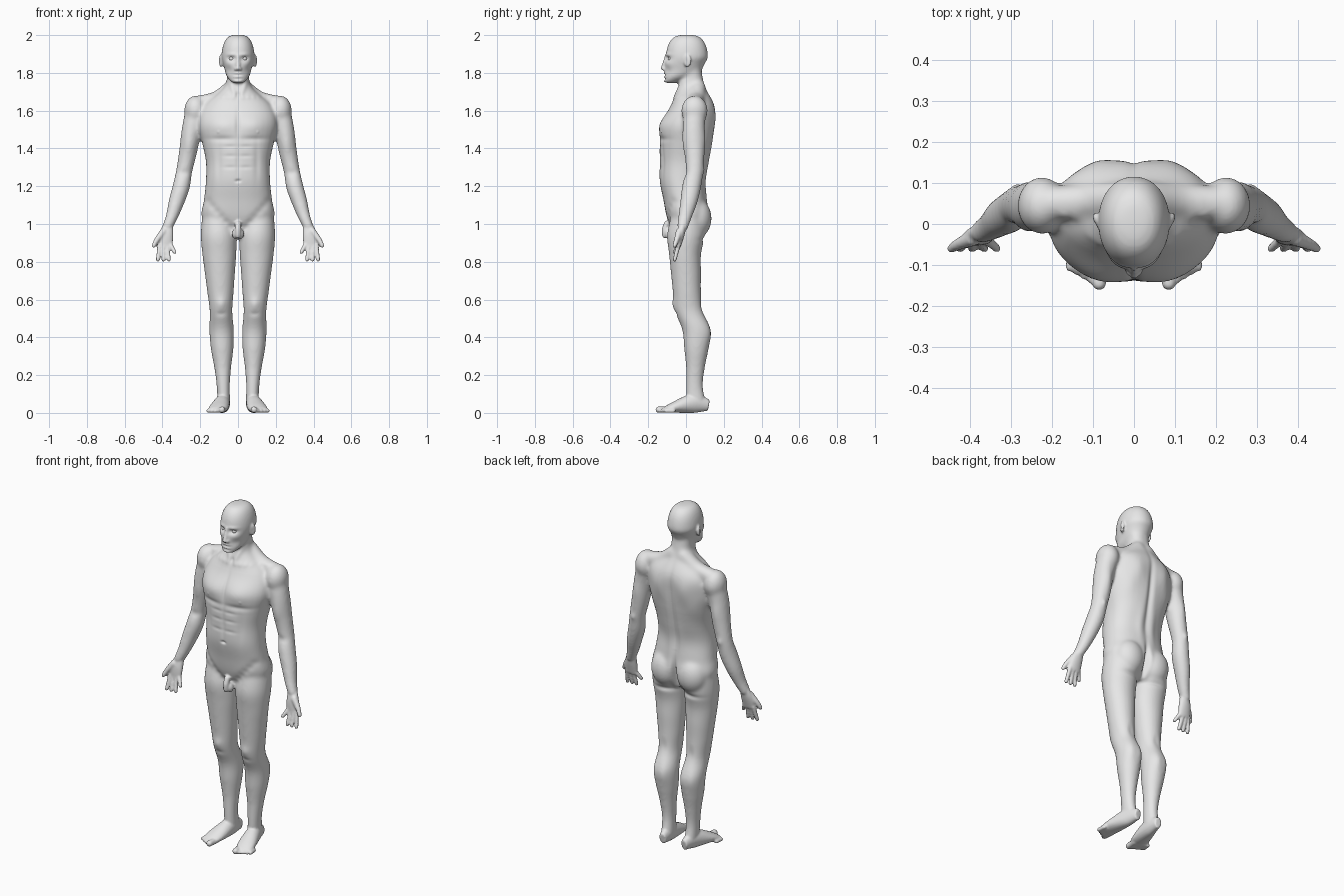
import bpy, bmesh, math
from mathutils import Vector, Matrix

cube = bpy.data.objects.get("Cube")
if cube:
    bpy.data.objects.remove(cube, do_unlink=True)

grey = (.8, .8, .8, 1)
skin = bpy.data.materials.new("light grey")
skin.use_nodes = True
skin.diffuse_color = grey
skin.node_tree.nodes["Principled BSDF"].inputs["Base Color"].default_value = grey


def spline(keys, steps=5):
    """Catmull-Rom interpolation of tuples."""
    out = []
    last = len(keys) - 1
    for i in range(last):
        a, b, c, d = (keys[max(0, min(last, i + k))] for k in (-1, 0, 1, 2))
        for s in range(steps):
            t = s / steps
            out.append([q + .5 * t * (r - p + t * (2*p - 5*q + 4*r - e + t * (3*(q - r) + e - p)))
                        for p, q, r, e in zip(a, b, c, d)])
    return out + [list(keys[-1])]


def loft(bm, keys, side=1, flat=False, power=2, sides=32):
    """Skin over elliptical rings given as x, y, z, half width, half depth."""
    rings = spline(keys)
    centres = [Vector(ring[:3]) for ring in rings]
    loops = []
    for i, ring in enumerate(rings):
        across, along = Vector((1, 0, 0)), Vector((0, 1, 0))
        if not flat:
            tangent = (centres[min(i + 1, len(rings) - 1)] - centres[max(i - 1, 0)]).normalized()
            across = (across - tangent * across.dot(tangent)).normalized()
            along = tangent.cross(across)
        loop = []
        for k in range(sides):
            angle = math.tau * k / sides
            c, s = math.cos(angle), math.sin(angle)
            point = centres[i] + across * ring[3] * math.copysign(abs(c) ** (2 / power), c)
            point += along * ring[4] * math.copysign(abs(s) ** (2 / power), s)
            loop.append(bm.verts.new((point.x * side, point.y, point.z)))
        loops.append(loop)
    for lower, upper in zip(loops, loops[1:]):
        for k in range(sides):
            bm.faces.new((lower[k], lower[k - 1], upper[k - 1], upper[k]))
    bm.faces.new(loops[0])
    bm.faces.new(loops[-1])


def column(bottom, step, lean, widths, fronts, backs):
    """Evenly spaced level rings; lean gives the first x and its change per ring."""
    return [(lean[0] + lean[1] * i, (back - front) / 2, bottom + step * i, width, (back + front) / 2)
            for i, (width, front, back) in enumerate(zip(widths, fronts, backs))]


def ball(bm, centre, radii, side=1, turn=0):
    matrix = Matrix.Translation((centre[0] * side, centre[1], centre[2]))
    matrix = matrix @ Matrix.Rotation(turn * side, 4, 'Z') @ Matrix.Diagonal((*radii, 1))
    bmesh.ops.create_uvsphere(bm, u_segments=24, v_segments=16, radius=1, matrix=matrix)


def capsule(bm, side, *points, depth=1):
    """Round-ended tube through x, y, z, radius points."""
    loft(bm, [(*p, p[3] * depth) for p in points], side, sides=20)
    for p in (points[0], points[-1]):
        ball(bm, p[:3], [p[3]] * 3, side)


def fuse(bm, voxel, rounds):
    """Merge overlapping volumes into one smooth skin."""
    bmesh.ops.recalc_face_normals(bm, faces=bm.faces)
    source = bpy.data.meshes.new("fused")
    bm.to_mesh(source)
    bm.free()
    ob = bpy.data.objects.new("fused", source)
    bpy.context.collection.objects.link(ob)
    remesh = ob.modifiers.new("Remesh", 'REMESH')
    remesh.mode, remesh.voxel_size = 'VOXEL', voxel
    smooth = ob.modifiers.new("Smooth", 'SMOOTH')
    smooth.factor, smooth.iterations = .5, rounds
    bpy.context.view_layer.update()
    graph = bpy.context.evaluated_depsgraph_get()
    result = bpy.data.meshes.new_from_object(ob.evaluated_get(graph))
    bpy.data.objects.remove(ob, do_unlink=True)
    bpy.data.meshes.remove(source)
    return result


# Trunk and neck
big = bmesh.new()
loft(big, column(.93, .1, (0, 0),
                 widths=(.1, .19, .18, .17, .17, .19, .21, .18, .07, .06),
                 fronts=(.06, .1, .12, .14, .14, .14, .13, .08, .04, .02),
                 backs=(.07, .12, .11, .1, .12, .14, .15, .15, .1, .08)), flat=True, power=2.3)

# Jaw, closed above by the dome of the skull
jaw = column(1.745, .035, (0, 0), widths=(.03, .06, .07, .08),
             fronts=[.115] * 4, backs=(-.06, .02, .08, .1))
dome = [(0, .005, 1.88 + .122 * math.sin(a), .088 * math.cos(a) ** .6, .112 * math.cos(a) ** .6)
        for a in (.22 * k for k in range(8))]
loft(big, jaw + dome, flat=True, power=2.1)

for side in (1, -1):
    # Leg
    loft(big, column(.04, .1, (.075, .003),
                     widths=(.035, .035, .045, .06, .065, .06, .07, .08, .09, .095, .085),
                     fronts=(0, 0, 0, .01, .02, .06, .07, .08, .09, .1, .08),
                     backs=(.11, .09, .1, .12, .13, .09, .08, .08, .08, .1, .1)), side, flat=True)
    # Arm
    capsule(big, side, (.22, .05, 1.62, .055), (.245, .04, 1.5, .053), (.265, .045, 1.38, .048),
            (.285, .045, 1.28, .043), (.3, .03, 1.2, .046), (.325, .015, 1.12, .042),
            (.35, -.005, 1.04, .033), (.375, -.02, .98, .027), depth=1.1)
    # Shoulder cap, shoulder slope and buttock
    ball(big, (.225, .045, 1.6), (.06, .07, .08), side)
    capsule(big, side, (.03, .06, 1.72, .045), (.11, .055, 1.66, .045), (.2, .05, 1.64, .042))
    ball(big, (.086, .056, 1.03), (.088, .08, .105), side)
rough = fuse(big, .008, 14)

fine = bmesh.new()
fine.from_mesh(rough)
bpy.data.meshes.remove(rough)
for side in (1, -1):
    # Foot and toes
    loft(fine, [(.07, .12, .04, .02, .03), (.08, .04, .05, .038, .05),
                (.1, -.06, .03, .05, .03), (.117, -.12, .015, .042, .012)], side)
    for i in range(5):
        radius = .011 if i else .017
        capsule(fine, side, (.08 + .018 * i, -.09 + .006 * i, radius, radius),
                (.085 + .018 * i, -.145 + .01 * i, radius, radius))
    # Palm, thumb and fingers
    loft(fine, [(.37, -.018, .99, .028, .021), (.38, -.03, .94, .038, .021),
                (.385, -.04, .88, .038, .013)], side)
    capsule(fine, side, (.395, -.035, .96, .019), (.43, -.05, .915, .014), (.446, -.06, .885, .011))
    for i in range(4):
        capsule(fine, side, (.357 + .019 * i, -.04, .89, .012),
                (.335 + .03 * i, -.06, .81 if i else .85, .01))
    # Ear, nostril wing and groin
    ball(fine, (.09, .008, 1.864), (.009, .021, .034), side, turn=-.35)
    ball(fine, (.012, -.115, 1.82), (.009, .012, .009), side)
    ball(fine, (.014, -.092, .948), (.017, .02, .028), side)
capsule(fine, 1, (0, -.1, 1, .017), (0, -.112, .97, .016), (0, -.112, .938, .014))
# Nose
capsule(fine, 1, (0, -.104, 1.89, .009), (0, -.113, 1.855, .01), (0, -.122, 1.825, .012))
body_mesh = fuse(fine, .006, 2)

# Skin facing forward and backward, with how squarely it faces
facing = {"front": [], "back": []}
for vert in body_mesh.vertices:
    tilt = vert.normal.y
    facing["front" if tilt < 0 else "back"].append((vert, math.copysign(min(1, 2 * abs(tilt)), tilt)))


def mould(x, z, width, height, push, face="front"):
    """Raise, or with a negative push sink, a soft oval of skin on both sides."""
    for vert, tilt in facing[face]:
        rise = (vert.co.z - z) / height
        if abs(rise) < 2:
            run = (abs(vert.co.x) - x) / width
            if abs(run) < 2:
                vert.co.y += tilt * push * math.exp(-rise * rise - run * run)


def crease(start, end, size, push, count=6):
    for i in range(count):
        x, z = Vector(start).lerp(Vector(end), i / (count - 1))
        mould(x, z, size, size, push)


# Chest and collar bones
mould(.085, 1.525, .075, .055, .014)
mould(.085, 1.45, .07, .014, -.006)
mould(0, 1.53, .012, .08, -.007)
mould(.105, 1.487, .006, .006, .003)
crease((.025, 1.67), (.17, 1.68), .014, .004)
mould(0, 1.685, .014, .014, -.007)
# Belly and groin folds
mould(0, 1.33, .011, .09, -.005)
for height in (1.3, 1.36, 1.41):
    mould(.04, height, .035, .009, -.003)
mould(.1, 1.33, .015, .1, -.004)
mould(0, 1.228, .013, .007, -.01)
crease((.16, 1.12), (.04, .985), .02, -.005)
# Back and buttocks
mould(0, 1.42, .016, .2, -.012, "back")
mould(.09, 1.55, .05, .07, .011, "back")
mould(.04, 1.24, .024, .1, .006, "back")
mould(.13, 1.45, .04, .06, .005, "back")
mould(0, 1.02, .014, .075, -.035, "back")
mould(.08, .918, .065, .014, -.008, "back")
# Neck
crease((.05, 1.76), (.016, 1.685), .013, .004)
# Arms
mould(.258, 1.42, .03, .055, .006)
mould(.262, 1.45, .03, .06, .006, "back")
mould(.285, 1.285, .015, .02, .006, "back")
mould(.285, 1.27, .03, .02, -.005)
# Knees and calves
mould(.088, .575, .026, .03, .007)
mould(.088, .525, .025, .014, -.004)
mould(.088, .565, .02, .04, -.005, "back")
for x in (.058, .125):
    mould(x, .42, .024, .06, .005, "back")
# Eye sockets, brows, cheekbones and cheeks
mould(.034, 1.876, .019, .011, -.013)
mould(.034, 1.897, .026, .009, .005)
mould(.052, 1.848, .02, .016, .004)
mould(.045, 1.81, .018, .02, -.005)
# Lips, chin and the hollow of the ear
for height, push in ((1.798, .005), (1.789, -.006), (1.78, .005), (1.769, -.005), (1.757, .005)):
    mould(0, height, .022, .006, push)
mould(.096, 1.862, .006, .018, -.006)


def place(name, mesh):
    mesh.materials.clear()
    mesh.materials.append(skin)
    mesh.shade_smooth()
    bpy.context.collection.objects.link(bpy.data.objects.new(name, mesh))


place("body", body_mesh)
for name, side in (("left_eye", 1), ("right_eye", -1)):
    eye = bmesh.new()
    ball(eye, (.034, -.081, 1.875), [.0135] * 3, side)
    eye_mesh = bpy.data.meshes.new(name)
    eye.to_mesh(eye_mesh)
    eye.free()
    place(name, eye_mesh)
